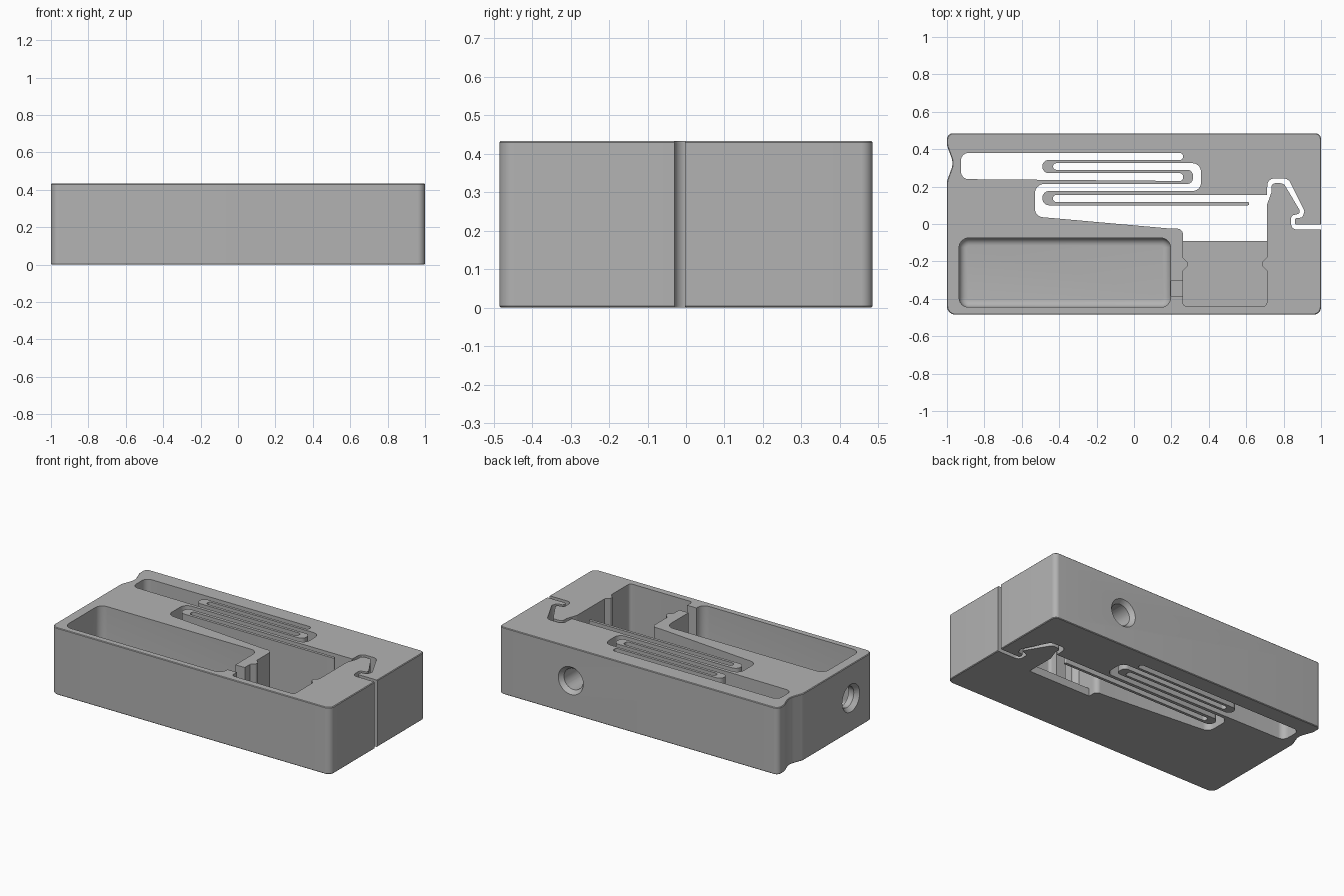
import bpy, bmesh, math
from mathutils import Vector, Matrix

cube = bpy.data.objects.get("Cube")
if cube:
    bpy.data.objects.remove(cube, do_unlink=True)

HEIGHT = 0.433
FLOOR = 0.05

grey = bpy.data.materials.new("plain grey")
grey.use_nodes = True
grey.diffuse_color = (0.45, 0.45, 0.45, 1)
grey.node_tree.nodes["Principled BSDF"].inputs["Base Color"].default_value = (0.45, 0.45, 0.45, 1)


def rounded(points, steps=6):
    """Outline with each (x, y, radius) corner replaced by an arc."""
    out = []
    for i, (x, y, r) in enumerate(points):
        p = Vector((x, y))
        if not r:
            out.append(p)
            continue
        e1 = Vector(points[i - 1][:2]) - p
        e2 = Vector(points[(i + 1) % len(points)][:2]) - p
        half = e1.angle(e2) / 2
        t = min(r / math.tan(half), 0.49 * e1.length, 0.49 * e2.length)
        r = t * math.tan(half)
        a, b = e1.normalized() * t, e2.normalized() * t
        c = (a + b).normalized() * math.hypot(r, t)
        for k in range(steps + 1):
            out.append(p + c + (a - c).lerp(b - c, k / steps).normalized() * r)
    return out


def add_object(name, bm):
    bmesh.ops.recalc_face_normals(bm, faces=bm.faces)
    mesh = bpy.data.meshes.new(name)
    bm.to_mesh(mesh)
    bm.free()
    mesh.materials.append(grey)
    obj = bpy.data.objects.new(name, mesh)
    bpy.context.collection.objects.link(obj)
    return obj


def prism(name, points, z0, z1, bevel_levels=(), bevel=0.0, segments=1):
    """Upright extrusion of an outline, with optional rounding of its rims."""
    bm = bmesh.new()
    base = bm.faces.new([bm.verts.new((p.x, p.y, z0)) for p in rounded(points)])
    moved = bmesh.ops.extrude_face_region(bm, geom=[base], use_keep_orig=True)["geom"]
    bmesh.ops.translate(bm, vec=(0, 0, z1 - z0),
                        verts=[v for v in moved if isinstance(v, bmesh.types.BMVert)])
    rims = [e for e in bm.edges
            if any(all(abs(v.co.z - z) < 1e-5 for v in e.verts) for z in bevel_levels)]
    if rims:
        bmesh.ops.bevel(bm, geom=rims, offset=bevel, segments=segments,
                        profile=0.5, affect='EDGES')
    return add_object(name, bm)


def cone(name, start, end, r1, r2):
    bm = bmesh.new()
    start, end = Vector(start), Vector(end)
    axis = end - start
    turn = axis.to_track_quat('Z', 'Y').to_matrix().to_4x4()
    bmesh.ops.create_cone(bm, cap_ends=True, segments=32, radius1=r1, radius2=r2,
                          depth=axis.length,
                          matrix=Matrix.Translation((start + end) / 2) @ turn)
    return add_object(name, bm)


def box_points(x0, x1, y0, y1, r):
    return [(x0, y0, r), (x1, y0, r), (x1, y1, r), (x0, y1, r)]


# Block with a shallow thumb notch on one end
body = prism("body", [
    (-1, -.485, .045), (1, -.485, .04), (1, .485, .03), (-1, .485, .045),
    (-1, .42, .05), (-.965, .325, .09), (-1, .23, .05)],
    0, HEIGHT, (0, HEIGHT), 0.004)

# Upper slot around the first spring fold
upper_slot = [
    (-.925, .24, .04), (.262, .23, .017), (.262, .272, .017), (-.49, .272, .033),
    (-.49, .342, .033), (.262, .342, .017), (.262, .38, .017), (-.925, .38, .04)]

# Long slot: spring folds, plunger space and the latch hook
latch_slot = [
    (-.433, .325, .017), (-.433, .29, .017), (.315, .29, .03), (.315, .214, .03),
    (-.53, .214, .05), (-.53, .04, .045), (.2, -.025, 0), (.262, -.025, .035),
    (.262, -.09, 0), (.71, -.09, 0), (.71, .1, .03), (.735, .17, .03),
    (.735, .218, .02), (.8, .218, .03), (.885, .075, .01), (.885, .055, .01),
    (.84, .045, .02), (.84, -.03, .03), (1.05, -.03, 0),
    (1.05, -.003, 0), (.86, -.003, .01), (.86, .03, .01), (.9, .035, .01),
    (.912, .07, .02), (.825, .243, .04), (.715, .243, .035), (.71, .155, 0),
    (-.433, .155, .017), (-.433, .118, .017), (.615, .118, .007), (.615, .1, .007),
    (-.49, .1, .036), (-.49, .176, .036), (.358, .176, .045), (.358, .325, .045)]

# Square pocket with a small rib on each side wall
rib = [(.71, -.25, 0), (.685, -.225, .01), (.685, -.205, .01), (.71, -.18, 0)]
square_pocket = ([(.262, -.44, .02), (.71, -.44, .02)] + rib
                 + [(.71, -.07, 0), (.262, -.07, 0)]
                 + [(.972 - x, y, r) for x, y, r in reversed(rib)])

cutters = [
    prism("upper_slot_cutter", upper_slot, -.1, .6),
    prism("latch_slot_cutter", latch_slot, -.1, .6),
    prism("square_pocket_cutter", square_pocket, FLOOR, .6),
    prism("long_pocket_cutter", box_points(-.935, .195, -.445, -.075, .05),
          FLOOR, .6, (FLOOR,), .04, 6),
    prism("channel_cutter", box_points(.14, .3, -.385, -.305, 0), .09, .6),
]

# Countersunk holes in the back and the end wall
MID = HEIGHT / 2
for name, edge, inward, depth in (
        ("back_hole", Vector((.486, .485, MID)), Vector((0, -1, 0)), .345),
        ("end_hole", Vector((-1, -.26, MID)), Vector((1, 0, 0)), .12)):
    cutters.append(cone(name + "_bore", edge - inward * .1, edge + inward * depth, .068, .068))
    cutters.append(cone(name + "_sink", edge - inward * .02, edge + inward * .03, .105, .066))

bpy.ops.object.select_all(action='DESELECT')
bpy.context.view_layer.objects.active = body
body.select_set(True)
for cutter in cutters:
    cutter.hide_render = True
    mod = body.modifiers.new(cutter.name, 'BOOLEAN')
    mod.operation = 'DIFFERENCE'
    mod.solver = 'EXACT'
    mod.object = cutter
    bpy.ops.object.modifier_apply(modifier=mod.name)
    bpy.data.objects.remove(cutter, do_unlink=True)

bpy.ops.object.shade_smooth_by_angle(angle=math.radians(30))
